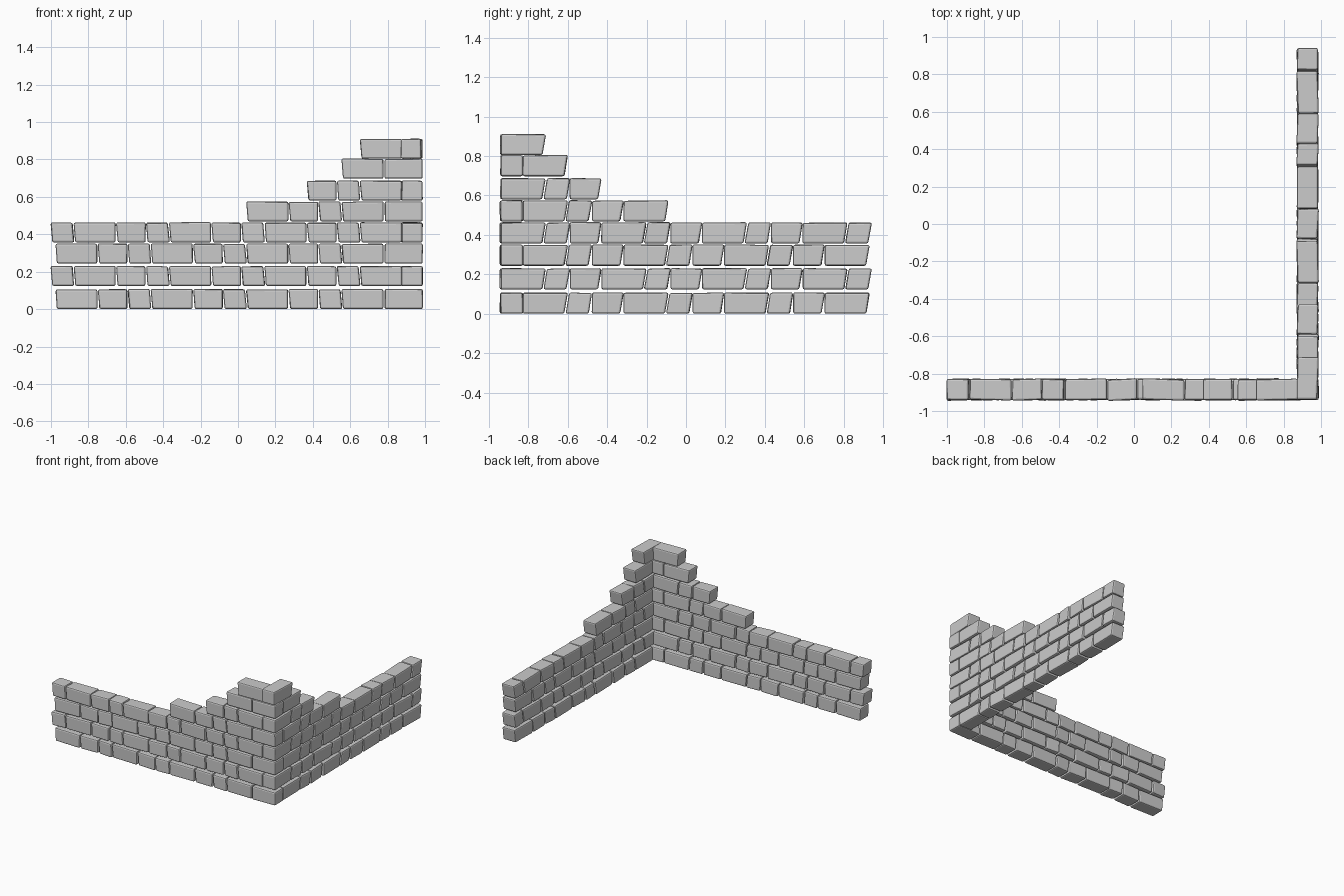
import bpy, bmesh, random
from mathutils import Vector

if "Cube" in bpy.data.objects:
    bpy.data.objects.remove(bpy.data.objects["Cube"])

random.seed(4)
PITCH = [0.227, 0.123, 0.160]                 # long, short, medium bricks
GAP = 0.006
COUNTS = [10, 11, 10, 11, 4, 3, 1, 1]         # bricks per course, stepping down from the corner
BOTTOM = [0.0, 0.123, 0.243, 0.356, 0.468, 0.58, 0.697, 0.804]
HEIGHT = 0.107


def add_brick(bm, a, b, z, place, lean):
    """One worn block from a to b along the wall; far ends lean outward at the top."""
    kind_lean = lean if b - a < 0.14 else 0
    verts = []
    twist = random.uniform(-0.004, 0.004)
    for end in (0, 1):
        for depth in (0, 1):
            for top in (0, 1):
                s = (b if end else a)
                s += (lean if end else kind_lean) * (top - 0.6)
                s += random.uniform(-0.0015, 0.0015)
                d = 0.112 * depth + 0.001 + twist * (end * 2 - 1)
                d += random.uniform(-0.002, 0.002)
                h = z + HEIGHT * top + (random.uniform(-0.003, 0.002) if top else 0)
                verts.append(bm.verts.new(place(s, d, h)))
    for f in ((0, 1, 3, 2), (4, 6, 7, 5), (0, 4, 5, 1),
              (2, 3, 7, 6), (0, 2, 6, 4), (1, 5, 7, 3)):
        bm.faces.new([verts[i] for i in f])


def build_wall(name, place, even_start, odd_start, corner_row, corner_span, lean):
    bm = bmesh.new()
    for row, count in enumerate(COUNTS):
        s = odd_start if row % 2 else even_start
        # interlocking corner block
        if corner_span and row % 2 == corner_row:
            add_brick(bm, *corner_span, BOTTOM[row], place, 0)
        for i in range(count):
            step = PITCH[i % 3]
            add_brick(bm, s + GAP / 2, s + step - GAP / 2, BOTTOM[row], place, lean)
            s += step
    bmesh.ops.recalc_face_normals(bm, faces=bm.faces)
    # chipped, softened edges
    bmesh.ops.bevel(bm, geom=bm.edges[:], offset=0.010, offset_type='OFFSET',
                    segments=2, profile=0.5, affect='EDGES')
    mesh = bpy.data.meshes.new(name)
    bm.to_mesh(mesh)
    bm.free()
    obj = bpy.data.objects.new(name, mesh)
    bpy.context.collection.objects.link(obj)
    return obj


# Front wall runs left from the corner; s is distance from x = 0.987
build_wall("front_wall", lambda s, d, z: Vector((0.987 - s, -0.942 + d, z)),
           0.206, 0.108, 0, (0.0, 0.203), 0.009)

# Side wall runs back from the corner; s is distance from y = -0.942
build_wall("side_wall", lambda s, d, z: Vector((0.985 - d, -0.942 + s, z)),
           0.112, 0.0, 1, None, 0.018)
